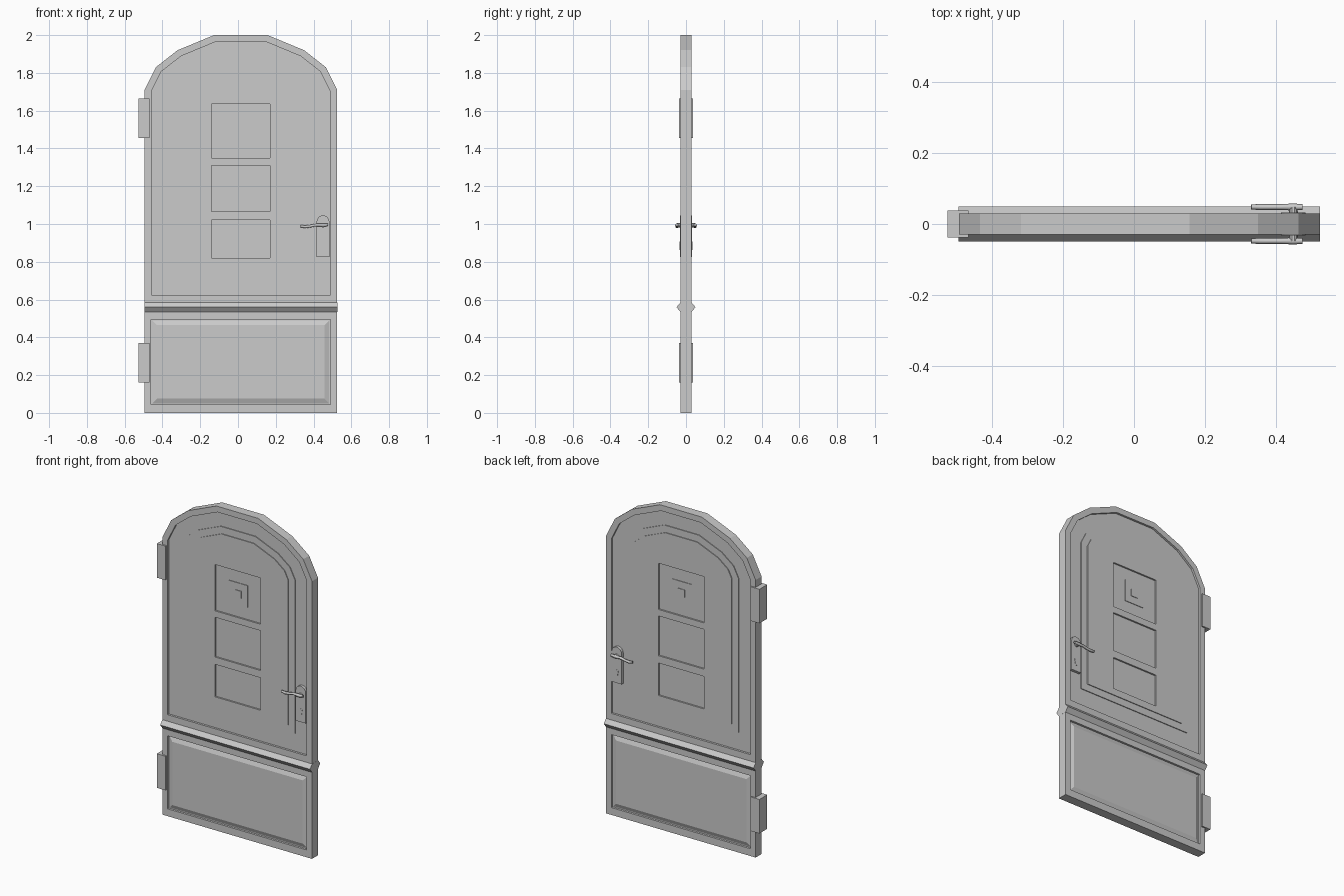
import bpy, bmesh, math
from mathutils import Vector

if "Cube" in bpy.data.objects:
    bpy.data.objects.remove(bpy.data.objects["Cube"])

SPLIT = 0.56          # height where upper and lower door halves meet
FACE, RECESS = 0.029, 0.016
CX = 0.015            # leaf centre


def finish(bm, name):
    bmesh.ops.remove_doubles(bm, verts=bm.verts, dist=1e-5)
    bmesh.ops.recalc_face_normals(bm, faces=bm.faces)
    me = bpy.data.meshes.new(name)
    bm.to_mesh(me)
    bm.free()
    ob = bpy.data.objects.new(name, me)
    bpy.context.collection.objects.link(ob)
    return ob


def loft(bm, sections, skip_split=False):
    """Bridge equal-count (xz points, y) loops and cap both ends."""
    rings = [[bm.verts.new((x, y, z)) for x, z in pts] for pts, y in sections]
    for a, b in zip(rings, rings[1:]):
        n = len(a)
        for i in range(n):
            q = (a[i], a[(i + 1) % n], b[(i + 1) % n], b[i])
            if skip_split and all(abs(v.co.z - SPLIT) < 1e-6 for v in q):
                continue
            bm.faces.new(q)
    bm.faces.new(rings[0])
    bm.faces.new(rings[-1])


def both_sides(sections):
    """Front sections (negative y, centre to rim) plus their mirror image."""
    return sections + [(p, -y) for p, y in reversed(sections)]


def rect(x0, x1, z0, z1, d=0):
    return [(x0 + d, z0 + d), (x0 + d, z1 - d), (x1 - d, z1 - d), (x1 - d, z0 + d)]


def slab(name, pts, y0, y1):
    bm = bmesh.new()
    loft(bm, [(pts, y0), (pts, y1)])
    return finish(bm, name)


# half of the faceted arch, mirrored about the leaf centre
HALF = [(0.51, 0.0), (0.51, 1.71), (0.45, 1.83), (0.335, 1.92), (0.142, 2.0)]


def arch(d, bottom):
    """Arched outline inset by d with its sill at the given height."""
    p = [Vector((-x, z)) for x, z in HALF] + [Vector(q) for q in reversed(HALF)]
    out = []
    for i, c in enumerate(p):
        e1 = (c - p[i - 1]).normalized()
        e2 = (p[(i + 1) % len(p)] - c).normalized()
        n1, n2 = Vector((e1.y, -e1.x)), Vector((e2.y, -e2.x))
        q = c + (n1 + n2) * d / (1 + n1.dot(n2))
        out.append((q.x + CX, q.y))
    out[0], out[-1] = (out[0][0], bottom), (out[-1][0], bottom)
    return out


# door leaf: arched stepped panel above, raised field below
bm = bmesh.new()
a0, a1, a2, a3 = arch(0, SPLIT), arch(0.036, 0.625), arch(0.122, 0.735), arch(0.165, 0.778)
loft(bm, both_sides([(a3, -0.026), (a3, -0.021), (a2, -0.021), (a2, -RECESS),
                     (a1, -RECESS), (a1, -FACE), (a0, -FACE)]), True)
low = (-0.46, 0.489, 0.045, 0.495)
loft(bm, both_sides([(rect(*low, 0.03), -0.026), (rect(*low, 0.006), -RECESS),
                     (rect(*low), -RECESS), (rect(*low), -FACE),
                     (rect(-0.495, 0.525, 0, SPLIT), -FACE)]), True)
leaf = finish(bm, "door_leaf")

# three sunken window panels on each side
bm = bmesh.new()
for z0, z1 in ((0.82, 1.02), (1.065, 1.31), (1.35, 1.635)):
    r = rect(-0.14, 0.17, z0, z1)
    for s in (-1, 1):
        loft(bm, [(r, s * 0.016), (r, s * 0.06)])
cutter = finish(bm, "window_cutter")
cutter.hide_render = True
mod = leaf.modifiers.new("windows", 'BOOLEAN')
mod.operation, mod.solver, mod.object = 'DIFFERENCE', 'EXACT', cutter
bpy.context.view_layer.objects.active = leaf
bpy.ops.object.modifier_apply(modifier=mod.name)
bpy.data.objects.remove(cutter)

# small stepped boss in the top window
big, small = rect(-0.05, 0.08, 1.425, 1.56), rect(-0.007, 0.037, 1.47, 1.515)
bm = bmesh.new()
loft(bm, both_sides([(small, -0.023), (small, -0.0195), (big, -0.0195), (big, -0.014)]))
finish(bm, "window_boss")

# drip rail, diamond section running the full width
bm = bmesh.new()
prof = [(-0.05, 0.56), (-FACE, 0.585), (FACE, 0.585), (0.05, 0.56), (FACE, 0.533), (-FACE, 0.533)]
ends = [[bm.verts.new((x, y, z)) for y, z in prof] for x in (-0.4955, 0.5255)]
for i in range(6):
    j = (i + 1) % 6
    bm.faces.new((ends[0][i], ends[0][j], ends[1][j], ends[1][i]))
for e in ends:
    bm.faces.new(e)
finish(bm, "drip_rail")

# hinges
for name, z0 in (("lower_hinge", 0.16), ("upper_hinge", 1.455)):
    slab(name, rect(-0.527, -0.468, z0, z0 + 0.21), -0.038, 0.038)

# lock plate outline with rounded top, and keyhole outline
plate = [(0.416, 0.825)] + [(0.45 - 0.034 * math.cos(t), 1.012 + 0.034 * math.sin(t))
                            for t in (math.pi * i / 8 for i in range(9))] + [(0.484, 0.825)]
keyhole = [(0.444, 0.862)] + [(0.45 - 0.013 * math.cos(t), 0.895 + 0.013 * math.sin(t))
                              for t in (math.radians(-40 + 26 * i) for i in range(11))] + [(0.456, 0.862)]
spindle = [(0.45 + 0.012 * math.cos(math.tau * i / 10), 0.993 + 0.012 * math.sin(math.tau * i / 10))
           for i in range(10)]

# lock furniture on both faces
for side, s in (("front", -1), ("back", 1)):
    slab(side + "_lock_plate", plate, s * 0.012, s * 0.033)
    slab(side + "_keyhole", keyhole, s * 0.03, s * 0.035)
    slab(side + "_spindle", spindle, s * 0.03, s * 0.048)
    cu = bpy.data.curves.new(side + "_lever", 'CURVE')
    cu.dimensions = '3D'
    cu.bevel_depth, cu.bevel_resolution, cu.use_fill_caps = 0.01, 1, True
    sp = cu.splines.new('POLY')
    path = [(0.476, 0.996, 0.8), (0.45, 0.994, 1), (0.415, 0.995, 0.8),
            (0.385, 0.989, 0.8), (0.355, 0.985, 0.85), (0.331, 0.989, 0.7)]
    sp.points.add(len(path) - 1)
    for p, (x, z, r) in zip(sp.points, path):
        p.co, p.radius = (x, s * 0.048, z, 1), r
    bpy.context.collection.objects.link(bpy.data.objects.new(side + "_lever", cu))
